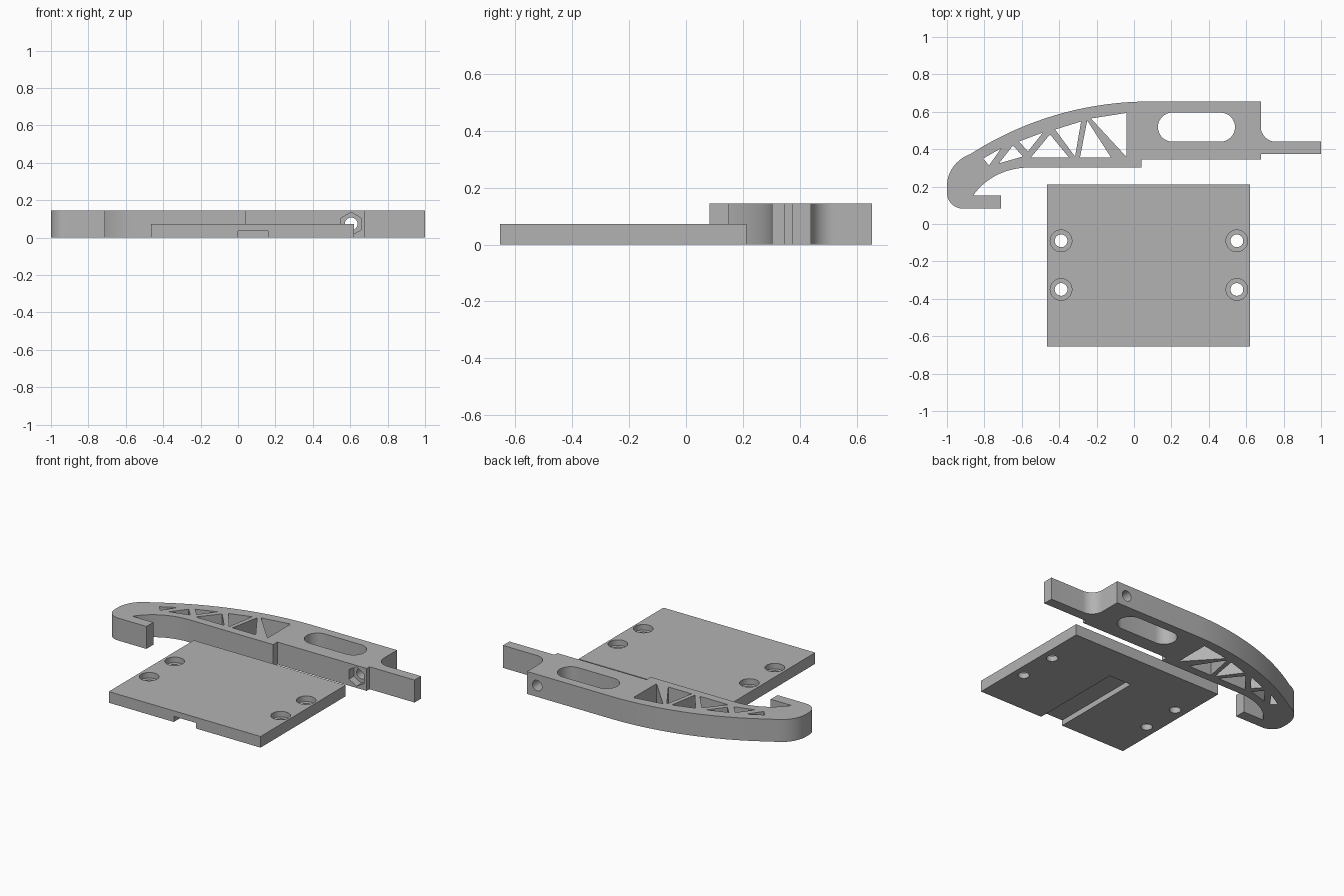
import bpy, bmesh, math
from mathutils import Matrix, Vector

cube = bpy.data.objects.get("Cube")
if cube:
    bpy.data.objects.remove(cube)

GREY = (0.45, 0.45, 0.45, 1)
mat = bpy.data.materials.new("plain grey")
mat.use_nodes = True
mat.diffuse_color = GREY
mat.node_tree.nodes["Principled BSDF"].inputs["Base Color"].default_value = GREY


def prism(name, outline, low, high):
    """Extrude a closed xy outline between two heights."""
    bm = bmesh.new()
    face = bm.faces.new([bm.verts.new((x, y, low)) for x, y in outline])
    top = bmesh.ops.extrude_face_region(bm, geom=[face])["geom"]
    moved = [v for v in top if isinstance(v, bmesh.types.BMVert)]
    bmesh.ops.translate(bm, verts=moved, vec=(0, 0, high - low))
    bmesh.ops.recalc_face_normals(bm, faces=bm.faces)
    mesh = bpy.data.meshes.new(name)
    bm.to_mesh(mesh)
    bm.free()
    mesh.materials.append(mat)
    obj = bpy.data.objects.new(name, mesh)
    bpy.context.collection.objects.link(obj)
    return obj


def arc(cx, cy, r, start, end, n=12):
    angles = [math.radians(start + (end - start) * i / n) for i in range(n + 1)]
    return [(cx + r * math.cos(a), cy + r * math.sin(a)) for a in angles]


def circle(cx, cy, r, n=32, start=0):
    return arc(cx, cy, r, start, start + 360, n)[:-1]


def box(x0, x1, y0, y1):
    return [(x0, y0), (x1, y0), (x1, y1), (x0, y1)]


def bezier(a, b, c, d, n=14):
    a, b, c, d = map(Vector, (a, b, c, d))
    points = []
    for i in range(n + 1):
        t = i / n
        s = 1 - t
        points.append(tuple(a*s**3 + b*3*s*s*t + c*3*s*t*t + d*t**3))
    return points


def cut(target, outline, low, high, along_y=None):
    """Subtract a prism; along_y places it at (x, z) with its axis along y."""
    cutter = prism("cutter", outline, low, high)
    cutter.hide_render = True
    if along_y:
        x, z = along_y
        cutter.data.transform(Matrix.Translation((x, 0, z)) @ Matrix.Rotation(-math.pi / 2, 4, "X"))
    mod = target.modifiers.new("cut", "BOOLEAN")
    mod.operation, mod.solver, mod.object = "DIFFERENCE", "EXACT", cutter
    bpy.context.view_layer.objects.active = target
    bpy.ops.object.modifier_apply(modifier=mod.name)
    bpy.data.objects.remove(cutter)


def smooth(obj):
    bpy.ops.object.select_all(action="DESELECT")
    obj.select_set(True)
    bpy.context.view_layer.objects.active = obj
    bpy.ops.object.shade_smooth_by_angle(angle=math.radians(25))


# Mounting plate with counterbored holes and a groove underneath
PLATE_H = 0.072
plate = prism("mounting_plate", box(-0.465, 0.62, -0.655, 0.212), 0, PLATE_H)
cut(plate, box(0, 0.16, -0.7, -0.03), -0.1, PLATE_H / 2)
for x in (-0.39, 0.55):
    for y in (-0.09, -0.35):
        cut(plate, circle(x, y, 0.034), -0.1, 0.2)
        cut(plate, circle(x, y, 0.058), PLATE_H / 2, 0.2)
smooth(plate)

# Hooked lever outline: hook, arched back, tail, straight underside, throat
LEVER_H = 0.145
half_span = math.degrees(math.asin(0.985 / 1.78))
outline = [(-0.712, 0.082)]
outline += arc(-0.914, 0.168, 0.086, 270, 180)
outline += bezier((-1, 0.2), (-1, 0.27), (-0.965, 0.325), (-0.904, 0.361))
outline += arc(0.085, -1.125, 1.78, 90 + half_span, 90, 32)[1:]
outline += [(0.678, 0.655)]
outline += arc(0.758, 0.52, 0.08, 180, 270)
outline += [(1, 0.44), (1, 0.374), (0.678, 0.374), (0.678, 0.345),
            (0.04, 0.345), (0.04, 0.302)]
outline += bezier((-0.56, 0.302), (-0.69, 0.302), (-0.80, 0.24), (-0.86, 0.152))
outline += [(-0.712, 0.152)]
lever = prism("hooked_lever", outline, 0, LEVER_H)

# Long slot
cut(lever, arc(0.206, 0.518, 0.078, 90, 270, 16) + arc(0.462, 0.518, 0.078, -90, 90, 16), -0.1, 0.3)

# Lightening triangles that leave a truss
triangles = [
    [(-0.23, 0.564), (-0.04, 0.594), (-0.04, 0.358)],
    [(-0.25, 0.553), (-0.123, 0.356), (-0.289, 0.356)],
    [(-0.422, 0.505), (-0.283, 0.548), (-0.315, 0.360)],
    [(-0.449, 0.479), (-0.348, 0.356), (-0.551, 0.356)],
    [(-0.615, 0.441), (-0.487, 0.489), (-0.567, 0.388)],
    [(-0.647, 0.42), (-0.594, 0.361), (-0.722, 0.324)],
    [(-0.807, 0.35), (-0.711, 0.404), (-0.775, 0.313)],
]
for tri in triangles:
    cut(lever, tri, -0.1, 0.3)

# Cross bolt hole with a hexagonal nut pocket on the front
BOLT = (0.605, 0.073)
cut(lever, circle(0, 0, 0.034), 0.2, 0.8, BOLT)
cut(lever, circle(0, 0, 0.062, 6, 30), 0.2, 0.395, BOLT)
smooth(lever)
